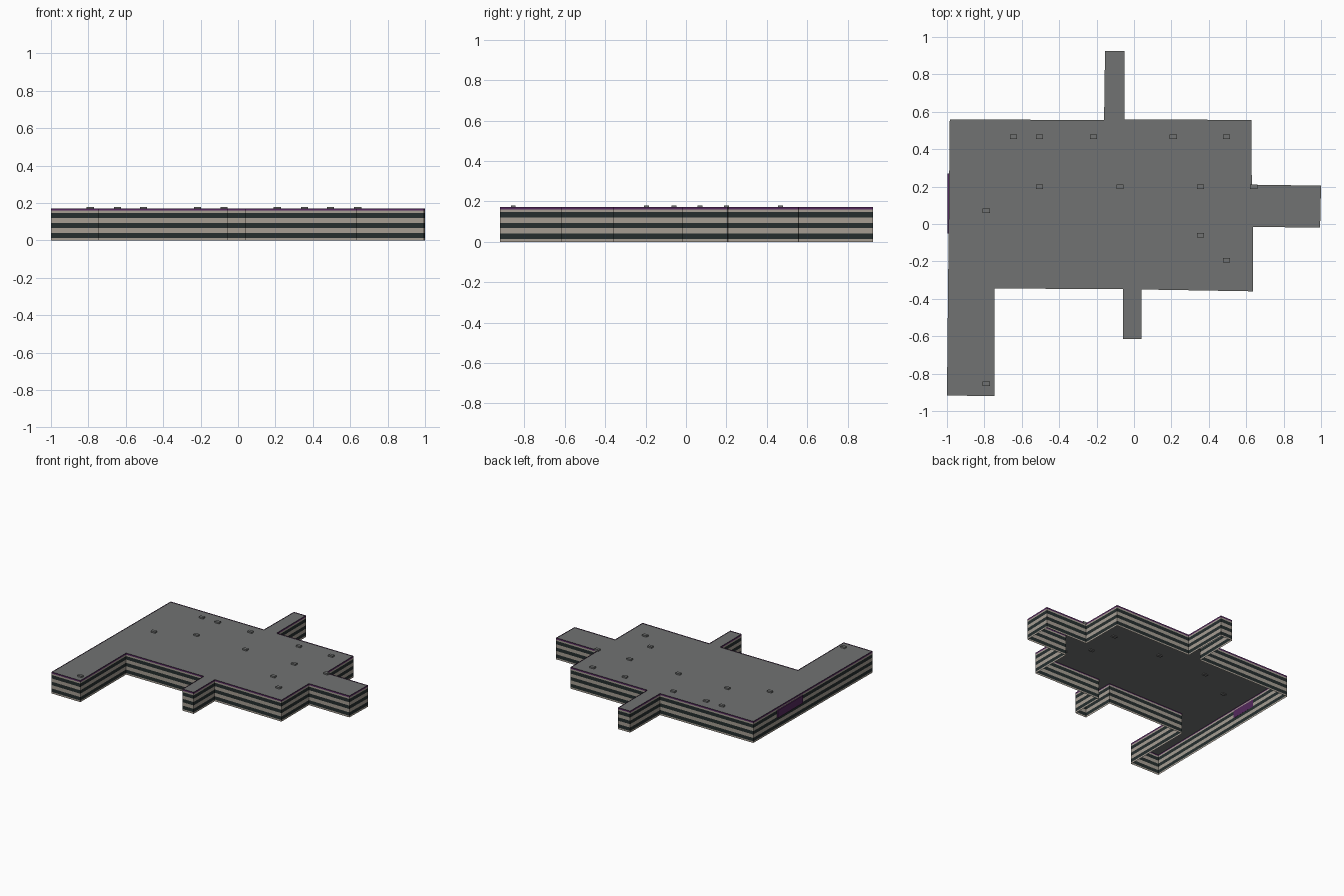
import bpy
import bmesh

cube = bpy.data.objects.get("Cube")
if cube:
    bpy.data.objects.remove(cube, do_unlink=True)


def material(name, rgb):
    m = bpy.data.materials.new(name)
    m.use_nodes = True
    m.diffuse_color = (*rgb, 1)
    m.node_tree.nodes["Principled BSDF"].inputs["Base Color"].default_value = (*rgb, 1)
    return m


stone = material("warm_stone", (0.38, 0.34, 0.29))
glass = material("dark_glass", (0.018, 0.027, 0.027))
purple = material("purple_trim", (0.09, 0.022, 0.11))
grey = material("roof_grey", (0.165, 0.17, 0.168))


def finish(bm, name, *mats):
    mesh = bpy.data.meshes.new(name)
    bm.to_mesh(mesh)
    bm.free()
    for m in mats:
        mesh.materials.append(m)
    obj = bpy.data.objects.new(name, mesh)
    bpy.context.collection.objects.link(obj)
    return obj


def box(name, low, high, mat):
    bm = bmesh.new()
    bmesh.ops.create_cube(bm, size=1)
    for v in bm.verts:
        for i in range(3):
            v.co[i] = high[i] if v.co[i] > 0 else low[i]
    return finish(bm, name, mat)


# Floor plan, counter-clockwise
plan = [(-0.985, 0.56), (-1, -0.917), (-0.745, -0.92), (-0.745, -0.345),
        (-0.06, -0.348), (-0.06, -0.615), (0.04, -0.615), (0.04, -0.35),
        (0.635, -0.36), (0.635, -0.015), (0.995, -0.02), (1, 0.205),
        (0.63, 0.21), (0.627, 0.556), (-0.05, 0.56), (-0.05, 0.925),
        (-0.155, 0.925), (-0.16, 0.555)]

# Walls: open sheet of alternating stone and window bands, purple trim on top
levels = [0, 0.013, 0.04, 0.067, 0.094, 0.12, 0.147, 0.159, 0.172]
bm = bmesh.new()
rings = [[bm.verts.new((x, y, z)) for x, y in plan] for z in levels]
top_band = len(levels) - 2
for band, (lower, upper) in enumerate(zip(rings, rings[1:])):
    for i in range(len(plan)):
        j = (i + 1) % len(plan)
        face = bm.faces.new((lower[i], lower[j], upper[j], upper[i]))
        face.material_index = 2 if band == top_band else band % 2
finish(bm, "banded_walls", stone, glass, purple)

# Roof deck, just below the top of the trim
bm = bmesh.new()
bm.faces.new([bm.verts.new((x, y, 0.167)) for x, y in plan])
finish(bm, "roof_deck", grey)

# Small roof vents
vents = [(-0.645, 0.467), (-0.505, 0.467), (-0.217, 0.467), (0.21, 0.467),
         (0.495, 0.467), (-0.505, 0.2), (-0.075, 0.2), (0.355, 0.2),
         (0.64, 0.2), (-0.79, 0.07), (0.355, -0.06), (0.495, -0.195),
         (-0.79, -0.855)]
for n, (x, y) in enumerate(vents):
    box(f"roof_vent_{n + 1}", (x - 0.019, y - 0.012, 0.16),
        (x + 0.019, y + 0.012, 0.179), grey)

# Blank sign plate on the right-hand wall
box("sign_plate", (-0.998, -0.05, 0.09), (-0.989, 0.27, 0.15), purple)
